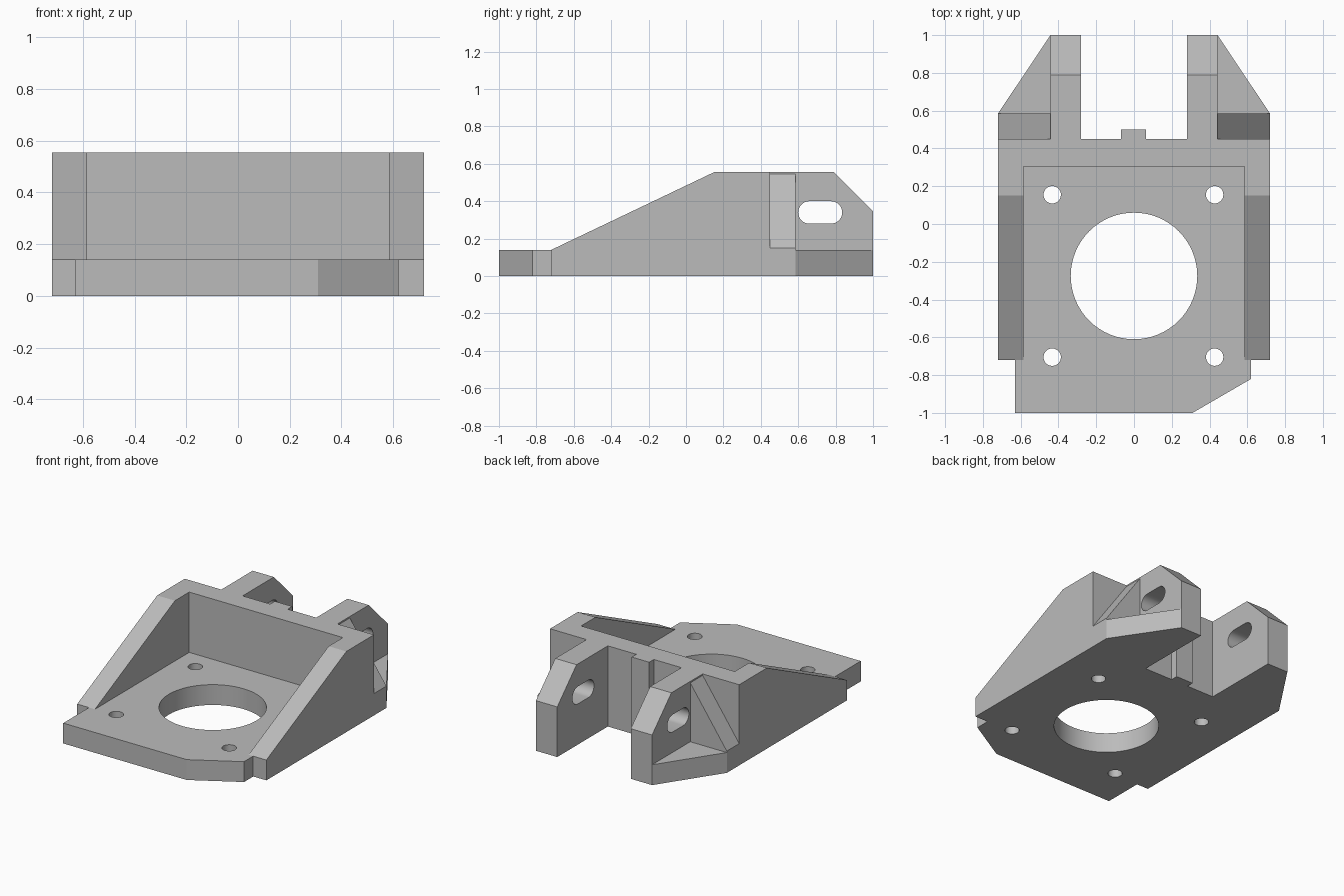
import bpy
import bmesh
import math
from mathutils import Vector

if "Cube" in bpy.data.objects:
    bpy.data.objects.remove(bpy.data.objects["Cube"], do_unlink=True)

grey = bpy.data.materials.new("plain grey")
grey.use_nodes = True
grey.diffuse_color = (0.5, 0.5, 0.5, 1)
grey.node_tree.nodes["Principled BSDF"].inputs["Base Color"].default_value = (0.5, 0.5, 0.5, 1)

PLATE, TOP = 0.14, 0.555
HALF, POCKET = 0.72, 0.585
LUG_IN, LUG_OUT = 0.28, 0.442
WALL_BACK = 0.45


def prism(name, profile, axis, start, end):
    """Extrude a 2D profile along an axis: x uses (y, z), y uses (x, z), z uses (x, y)."""
    place = {"x": lambda a, b: (start, a, b),
             "y": lambda a, b: (a, start, b),
             "z": lambda a, b: (a, b, start)}[axis]
    step = Vector([(end - start) * (axis == k) for k in "xyz"])
    bm = bmesh.new()
    face = bm.faces.new([bm.verts.new(place(a, b)) for a, b in profile])
    grown = bmesh.ops.extrude_face_region(bm, geom=[face])["geom"]
    bmesh.ops.translate(bm, vec=step, verts=[g for g in grown if isinstance(g, bmesh.types.BMVert)])
    bmesh.ops.recalc_face_normals(bm, faces=bm.faces)
    mesh = bpy.data.meshes.new(name)
    bm.to_mesh(mesh)
    bm.free()
    mesh.materials.append(grey)
    obj = bpy.data.objects.new(name, mesh)
    bpy.context.collection.objects.link(obj)
    return obj


def rect(a0, a1, b0, b1):
    return [(a0, b0), (a1, b0), (a1, b1), (a0, b1)]


def arc(a, b, radius, first, last, count):
    angles = [math.radians(first + (last - first) * i / count) for i in range(count + 1)]
    return [(a + radius * math.cos(t), b + radius * math.sin(t)) for t in angles]


def circle(a, b, radius, count):
    return arc(a, b, radius, 0, 360, count)[:-1]


# Base plate with one clipped front corner and tapered rear ears
outline = [(-0.63, -1), (0.31, -1), (0.62, -0.82), (0.62, -0.72), (HALF, -0.72),
           (HALF, 0.585), (LUG_OUT, 1), (LUG_IN, 1), (LUG_IN, WALL_BACK),
           (-LUG_IN, WALL_BACK), (-LUG_IN, 1), (-LUG_OUT, 1), (-HALF, 0.585),
           (-HALF, -0.72), (-0.63, -0.72)]
body = prism("motor_bracket", outline, "z", 0, PLATE)

# Rear wall and its small locating tab
parts = [prism("back_wall", rect(-HALF, HALF, 0.305, WALL_BACK), "z", 0, TOP),
         prism("rear_tab", rect(-0.07, 0.063, 0.4, 0.5), "z", 0, TOP)]
cutters = []

# Sloped side walls, hinge lugs, gussets and lug slots on both sides
side_profile = [(-0.72, 0), (WALL_BACK, 0), (WALL_BACK, TOP), (0.15, TOP), (-0.72, PLATE)]
lug_profile = [(0.4, 0), (1, 0), (1, 0.345), (0.79, TOP), (0.4, TOP)]
slot = arc(0.775, 0.34, 0.06, -90, 90, 16) + arc(0.66, 0.34, 0.06, 90, 270, 16)
for label, s in (("left", 1), ("right", -1)):
    parts.append(prism(label + "_side_wall", side_profile, "x", s * POCKET, s * HALF))
    parts.append(prism(label + "_lug", lug_profile, "x", s * LUG_IN, s * LUG_OUT))
    gusset = [(s * 0.4, 0.05), (s * HALF, 0.05), (s * HALF, 0.15), (s * LUG_OUT, 0.545), (s * 0.4, 0.545)]
    parts.append(prism(label + "_gusset", gusset, "y", 0.4, 0.585))
    cutters.append(prism(label + "_slot", slot, "x", s * 0.2, s * 0.6))

# Central bore and four screw holes
cutters.append(prism("bore", circle(0, -0.275, 0.335, 64), "z", -0.1, 0.3))
for x in (-0.433, 0.427):
    for y in (-0.705, 0.155):
        cutters.append(prism("screw_hole", circle(x, y, 0.046, 32), "z", -0.1, 0.3))

# Fuse the parts and cut the openings
for tool in parts + cutters:
    tool.hide_render = True
    mod = body.modifiers.new(tool.name, "BOOLEAN")
    mod.operation = "UNION" if tool in parts else "DIFFERENCE"
    mod.solver = "EXACT"
    mod.object = tool
bpy.context.view_layer.update()
fused = bpy.data.meshes.new_from_object(body.evaluated_get(bpy.context.evaluated_depsgraph_get()))
body.modifiers.clear()
body.data = fused
for tool in parts + cutters:
    bpy.data.objects.remove(tool, do_unlink=True)

# Smooth the bores while keeping the machined edges sharp
bpy.ops.object.select_all(action="DESELECT")
body.select_set(True)
bpy.context.view_layer.objects.active = body
bpy.ops.object.shade_smooth_by_angle(angle=math.radians(25))
